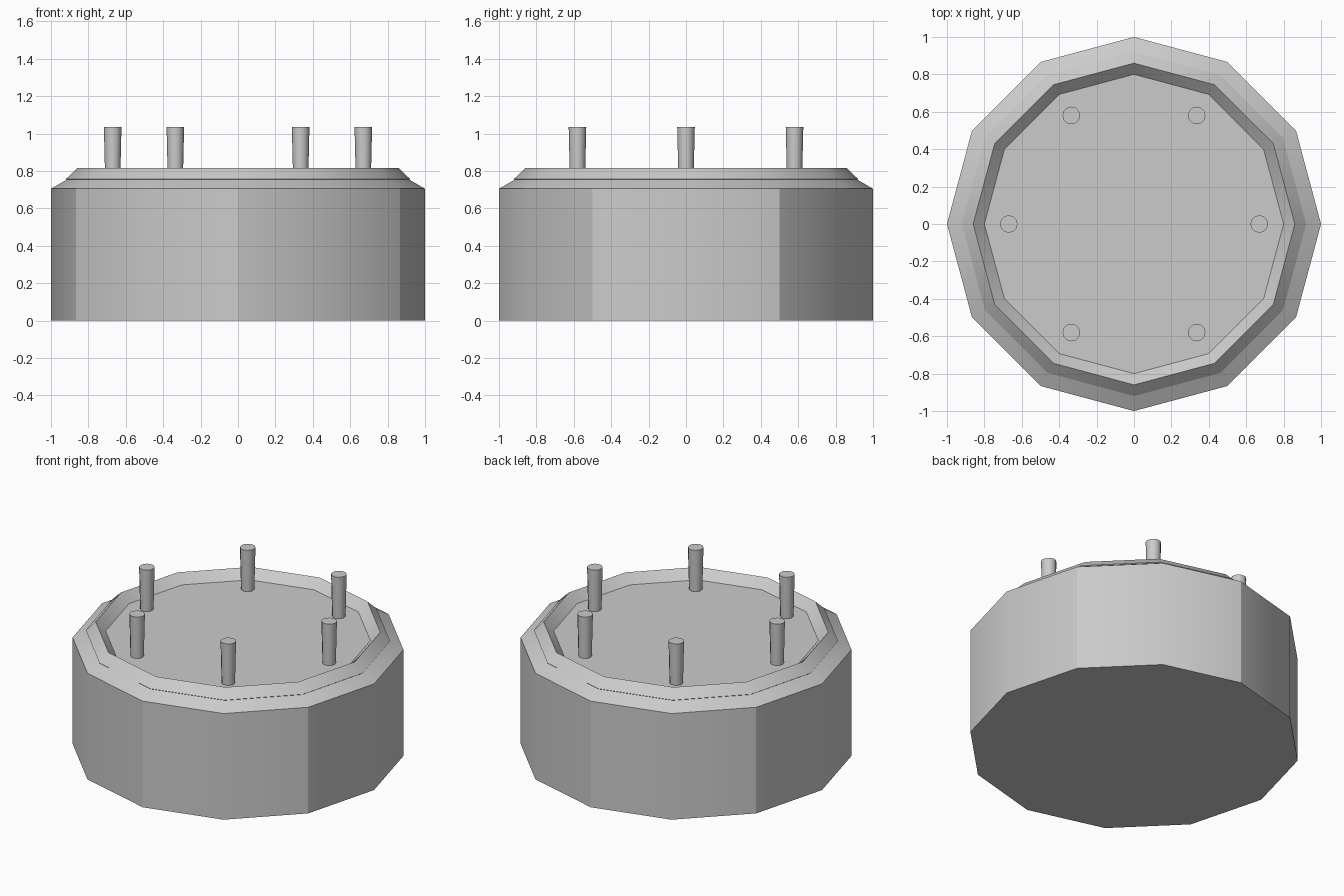
import bpy, math

if "Cube" in bpy.data.objects:
    bpy.data.objects.remove(bpy.data.objects["Cube"])

SIDES = 12


def lathe(name, profile, closed=False, sides=SIDES, centre=(0, 0)):
    """Revolve (radius, z) points; open profiles get flat caps."""
    n = len(profile)
    verts = [(centre[0] + r * math.cos(2 * math.pi * i / sides),
              centre[1] + r * math.sin(2 * math.pi * i / sides), z)
             for r, z in profile for i in range(sides)]
    faces = []
    for k in range(n if closed else n - 1):
        a, b = k * sides, ((k + 1) % n) * sides
        for i in range(sides):
            j = (i + 1) % sides
            faces.append((a + i, a + j, b + j, b + i))
    if not closed:
        faces.append(tuple(reversed(range(sides))))
        faces.append(tuple(range((n - 1) * sides, n * sides)))
    mesh = bpy.data.meshes.new(name)
    mesh.from_pydata(verts, [], faces)
    obj = bpy.data.objects.new(name, mesh)
    bpy.context.collection.objects.link(obj)
    bpy.ops.object.select_all(action='DESELECT')
    obj.select_set(True)
    bpy.context.view_layer.objects.active = obj
    bpy.ops.object.shade_smooth_by_angle(angle=math.radians(30))
    return obj


# Cake body with sloped shoulder and flat top
lathe("cake_body", [(1, 0), (1, 0.705), (0.91, 0.757), (0.8, 0.757)])

# Icing rim: ring with a diamond cross-section
rim = lathe("icing_rim", [(0.92, 0.757), (0.86, 0.815), (0.8, 0.757), (0.86, 0.70)], closed=True)
rim.data.shade_smooth()

# Six tapered candles
for k in range(6):
    a = k * math.pi / 3
    lathe(f"candle_{k + 1}", [(0.04, 0.74), (0.047, 1.035)], sides=12,
          centre=(0.67 * math.cos(a), 0.67 * math.sin(a)))
